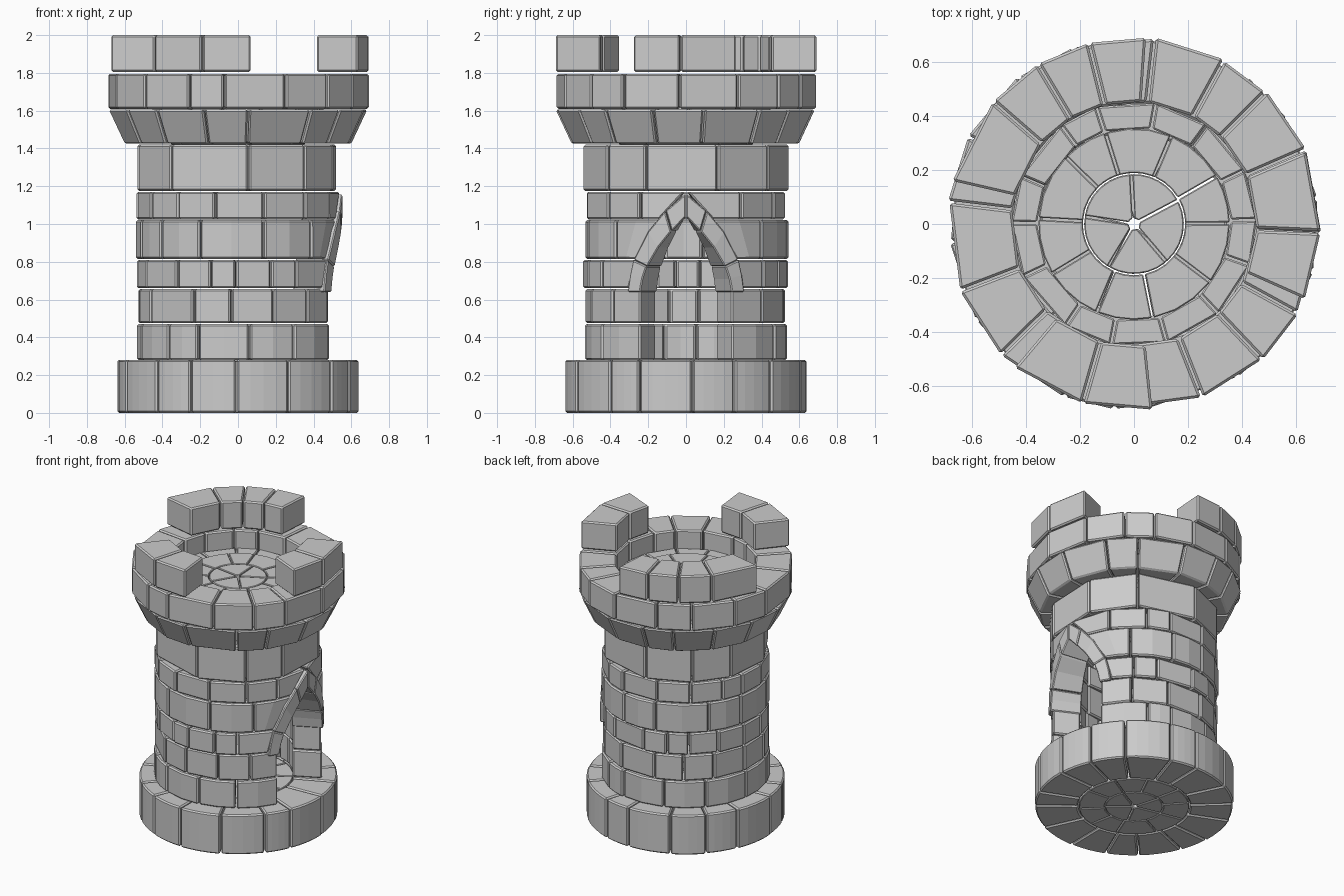
import bpy, bmesh, math, random

if "Cube" in bpy.data.objects:
    bpy.data.objects.remove(bpy.data.objects["Cube"])

random.seed(7)
TAU = 2 * math.pi
rad = math.radians


def polar(r, a, z):
    return (r * math.cos(a), r * math.sin(a), z)


def stone(bm, low, high, r_low, r_high, gap=0.004):
    """One stone between two rails of (angle, z); r_low / r_high = (inner, outer) radii."""
    n = len(low) - 1
    rows = []
    for i, (l, h) in enumerate(zip(low, high)):
        s = 1 - 2 * i / n                      # joint gap shrinks both ends evenly
        pts = [(r_low[0], l), (r_low[1], l), (r_high[1], h), (r_high[0], h)]
        rows.append([bm.verts.new(polar(r, p[0] + s * gap / r, p[1])) for r, p in pts])
    for a, b in zip(rows, rows[1:]):
        for k in range(4):
            m = (k + 1) % 4
            bm.faces.new((a[k], a[m], b[m], b[k]))
    bm.faces.new(rows[0])
    bm.faces.new(rows[-1][::-1])


def block(bm, a0, a1, z0, z1, r_low, r_high=None, segs=1, gap=0.004):
    """Stone between two end joints; each joint is an angle or (bottom, top) angles."""
    a0 = a0 if isinstance(a0, tuple) else (a0, a0)
    a1 = a1 if isinstance(a1, tuple) else (a1, a1)
    rail = lambda k, z: [(a0[k] + (a1[k] - a0[k]) * i / segs, z) for i in range(segs + 1)]
    stone(bm, rail(0, z0), rail(1, z1), r_low, r_high or r_low, gap)


def joints(start, end, n, jitter=0.25):
    step = (end - start) / n
    return [start] + [start + step * (i + random.uniform(-jitter, jitter))
                      for i in range(1, n)] + [end]


def ring(bm, n, start, z0, z1, r_low, r_high=None, segs=1, jitter=0.2, wobble=0.004):
    js = joints(start, start + TAU, n, jitter)
    for a, b in zip(js, js[1:]):
        w = random.uniform(-wobble, wobble)
        hi = r_high or r_low
        block(bm, a, b, z0, z1, (r_low[0], r_low[1] + w), (hi[0], hi[1] + w), segs)


def finish(bm, name, bevel=0.009):
    bmesh.ops.recalc_face_normals(bm, faces=bm.faces)
    me = bpy.data.meshes.new(name)
    bm.to_mesh(me)
    bm.free()
    ob = bpy.data.objects.new(name, me)
    bpy.context.collection.objects.link(ob)
    mod = ob.modifiers.new("chamfer", 'BEVEL')
    mod.width = bevel
    mod.segments = 1
    mod.limit_method = 'ANGLE'
    mod.angle_limit = rad(38)
    mod.use_clamp_overlap = False
    return ob


# Base plinth with rounded stones
bm = bmesh.new()
ring(bm, 16, rad(3), 0.0, 0.28, (0.36, 0.637), segs=4)
finish(bm, "base_plinth")

# Paved floors: ground level and tower top
for name, z0, z1 in (("ground_floor", 0.0, 0.275), ("top_floor", 1.42, 1.68)):
    bm = bmesh.new()
    ring(bm, 10, rad(30), z0, z1, (0.19, 0.355), segs=3, wobble=0)
    ring(bm, 5, rad(28), z0, z1, (0.02, 0.185), segs=6, jitter=0.1, wobble=0)
    finish(bm, name, 0.004)

# Wall courses: bottom, top, stone count, door half-angle at bottom and top
courses = [
    (0.28, 0.47, 11, 0.46, 0.46),
    (0.475, 0.655, 13, 0.46, 0.46),
    (0.66, 0.81, 15, 0.585, 0.51),
    (0.815, 1.02, 11, 0.51, 0.26),
    (1.025, 1.17, 15, 0.26, 0.01),
]
bm = bmesh.new()
for z0, z1, n, d0, d1 in courses:
    mid = (d0 + d1) / 2
    js = joints(mid, TAU - mid, n)
    js[0], js[-1] = (d0, d1), (TAU - d0, TAU - d1)
    for i in range(n):
        segs = 2 if n < 13 else 1
        ro = 0.54 + random.uniform(-0.006, 0.006)
        block(bm, js[i], js[i + 1], z0, z1, (0.355, ro), segs=segs)
ring(bm, 10, rad(18), 1.175, 1.42, (0.355, 0.545))
finish(bm, "tower_wall")

# Pointed door arch, wrapped on the wall
inner = [(0.46, 0.64), (0.43, 0.71), (0.385, 0.775), (0.27, 0.875), (0.14, 0.96), (0.0, 1.04)]
outer = [(0.60, 0.64), (0.57, 0.73), (0.53, 0.81), (0.375, 0.96), (0.20, 1.07), (0.0, 1.16)]
bm = bmesh.new()
for side in (1, -1):
    for a, b in ((0, 2), (2, 4), (4, 5)):
        lo = [(side * t, z) for t, z in inner[a:b + 1]]
        hi = [(side * t, z) for t, z in outer[a:b + 1]]
        stone(bm, lo, hi, (0.35, 0.553), (0.35, 0.553), gap=-0.002 * side)
finish(bm, "door_arch", 0.006)

# Flared corbel course and inner ledge
bm = bmesh.new()
ring(bm, 16, rad(8), 1.425, 1.605, (0.455, 0.605), (0.455, 0.69))
finish(bm, "corbel_course")
bm = bmesh.new()
ring(bm, 14, rad(2), 1.425, 1.67, (0.36, 0.455), wobble=0)
finish(bm, "inner_ledge", 0.006)

# Parapet ring
bm = bmesh.new()
ring(bm, 16, rad(-3), 1.61, 1.795, (0.455, 0.692))
finish(bm, "parapet")

# Three battlements
bm = bmesh.new()
for js in ((230, 254, 276), (-24, -2.5, 23), (86, 104, 121, 139, 167)):
    for a, b in zip(js, js[1:]):
        block(bm, rad(a), rad(b), 1.805, 2.0, (0.455, 0.692))
finish(bm, "battlements")
